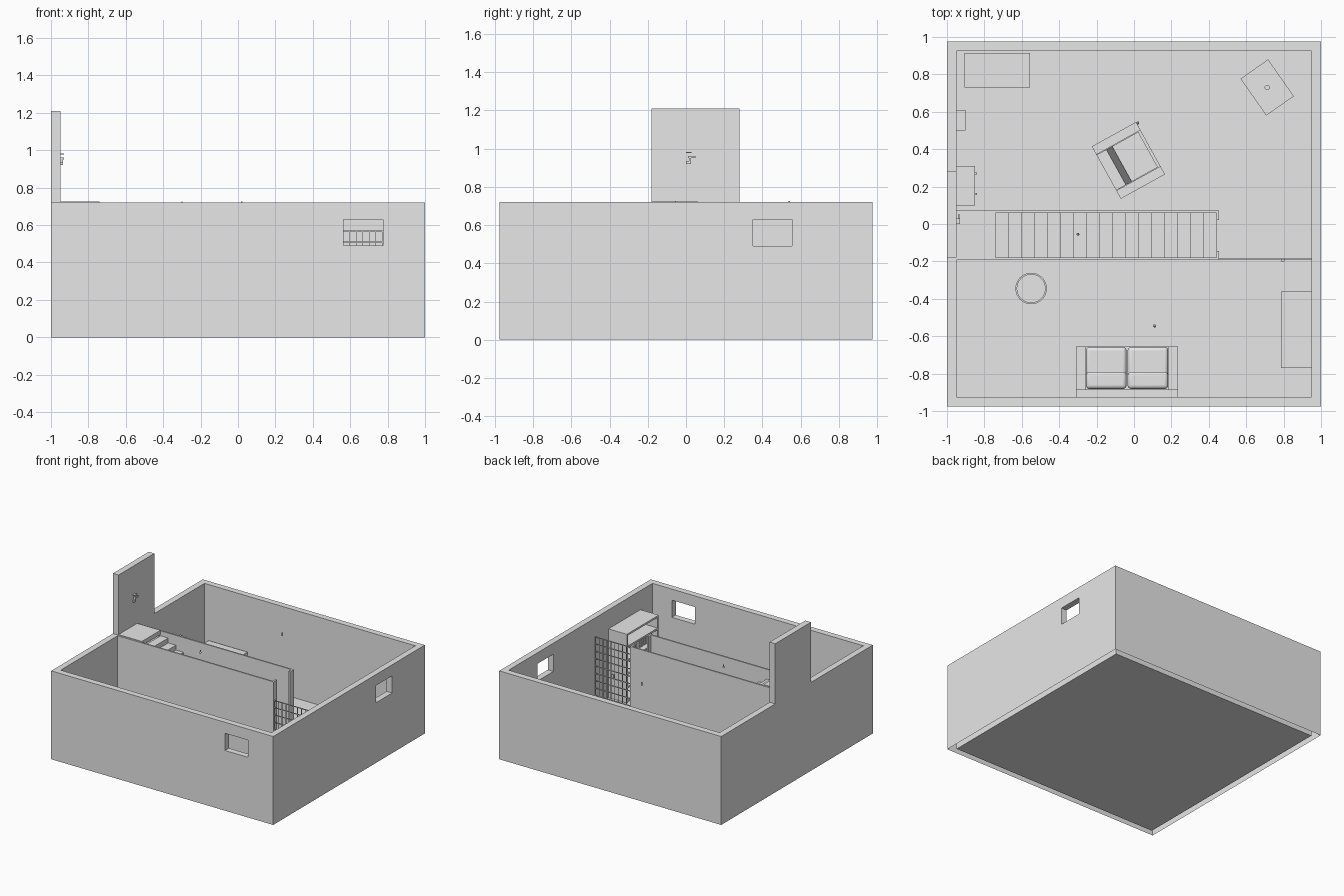
import bpy, bmesh, math
from mathutils import Matrix, Vector

cube = bpy.data.objects.get("Cube")
if cube:
    bpy.data.objects.remove(cube, do_unlink=True)

grey = bpy.data.materials.new("light_grey")
grey.use_nodes = True
grey.diffuse_color = (0.8, 0.8, 0.8, 1)
grey.node_tree.nodes["Principled BSDF"].inputs["Base Color"].default_value = (0.8, 0.8, 0.8, 1)


def finish(bm, name):
    """Turn a bmesh into a named object."""
    me = bpy.data.meshes.new(name)
    bm.to_mesh(me)
    bm.free()
    me.materials.append(grey)
    ob = bpy.data.objects.new(name, me)
    bpy.context.collection.objects.link(ob)
    return ob


def add_box(bm, x, y, z):
    """Add a box given its (low, high) range on each axis."""
    size = Vector((x[1] - x[0], y[1] - y[0], z[1] - z[0]))
    mid = Vector((sum(x), sum(y), sum(z))) / 2
    mat = Matrix.Translation(mid) @ Matrix.Diagonal((*size, 1))
    return bmesh.ops.create_cube(bm, size=1, matrix=mat)["verts"]


def boxes(name, *parts):
    bm = bmesh.new()
    for p in parts:
        add_box(bm, *p)
    return finish(bm, name)


def cylinder(name, x, y, z0, z1, r, sides=24):
    bm = bmesh.new()
    bmesh.ops.create_cone(bm, cap_ends=True, segments=sides, radius1=r, radius2=r,
                          depth=z1 - z0, matrix=Matrix.Translation((x, y, (z0 + z1) / 2)))
    return finish(bm, name)


def smooth(ob):
    bpy.ops.object.select_all(action="DESELECT")
    ob.select_set(True)
    bpy.context.view_layer.objects.active = ob
    bpy.ops.object.shade_smooth_by_angle(angle=math.radians(35))


def cut(ob, cutters):
    """Subtract the cutters and bake the result."""
    for c in cutters:
        mod = ob.modifiers.new("cut", "BOOLEAN")
        mod.operation, mod.solver, mod.object = "DIFFERENCE", "EXACT", c
    dg = bpy.context.evaluated_depsgraph_get()
    me = bpy.data.meshes.new_from_object(ob.evaluated_get(dg))
    ob.modifiers.clear()
    ob.data = me
    for c in cutters:
        bpy.data.objects.remove(c, do_unlink=True)


def place(ob, x, y, degrees):
    ob.location = (x, y, 0)
    ob.rotation_euler.z = math.radians(degrees)


TOP = 0.72
STAIR_Y = (-0.18, 0.06)

# Outer walls with two window openings, hollow underneath
walls = boxes("outer_walls", ((-1, 1), (-0.975, 0.975), (0, TOP)))
cut(walls, [
    boxes("room_cutter", ((-0.95, 0.95), (-0.925, 0.925), (-0.1, 1))),
    boxes("front_window_cutter", ((0.565, 0.775), (-1.1, -0.85), (0.49, 0.63))),
    boxes("side_window_cutter", ((0.85, 1.1), (0.35, 0.555), (0.49, 0.63)))])
bm = bmesh.new()
bm.from_mesh(walls.data)
bmesh.ops.delete(bm, geom=[f for f in bm.faces if f.calc_center_median().z < 0.001],
                 context="FACES_ONLY")
bm.to_mesh(walls.data)
bm.free()
boxes("floor", ((-0.95, 0.95), (-0.925, 0.925), (0, 0.005)))

# Door and wall piece at the top of the stairs
boxes("upper_door", ((-1, -0.95), (-0.18, 0.05), (TOP, 1.21)))
boxes("upper_wall", ((-1, -0.95), (0.05, 0.28), (TOP, 1.21)))
boxes("door_handle", ((-0.95, -0.935), (0.0, 0.025), (0.92, 0.935)),
      ((-0.95, -0.935), (0.015, 0.025), (0.935, 0.96)),
      ((-0.94, -0.93), (0.01, 0.05), (0.95, 0.96)),
      ((-0.95, -0.93), (0.0, 0.03), (0.977, 0.982)))

# Partition walls beside the stairs, with short returns at the foot
boxes("stair_wall_back", ((-0.95, 0.455), (0.06, 0.072), (0, TOP)),
      ((0.44, 0.455), (0.022, 0.06), (0, TOP)))
boxes("stair_wall_front", ((-0.95, 0.455), (-0.192, -0.18), (0, TOP)),
      ((0.44, 0.455), (-0.18, -0.145), (0, TOP)))

# Landing and steps
boxes("landing", ((-0.95, -0.74), STAIR_Y, (0.69, 0.725)))
count = 17
run, rise = 1.18 / count, TOP / (count + 1)
boxes("stairs", *[((-0.74 + i * run, -0.74 + (i + 1) * run), STAIR_Y,
                   (max(0, TOP - (i + 3) * rise), TOP - (i + 1) * rise)) for i in range(count)])

# Wire fence between the stair wall and the side wall
fence = [((0.455 + i * 0.035, 0.459 + i * 0.035), (-0.188, -0.184), (0, 0.57)) for i in range(15)]
fence += [((0.455, 0.95), (-0.189, -0.183), (z - 0.003, z + 0.003))
          for z in [0.03 + 0.06 * i for i in range(9)] + [0.567]]
fence.append(((0.785, 0.805), (-0.2, -0.189), (0.27, 0.3)))
boxes("wire_fence", *fence)

# Bookshelf against the side wall, open towards the room
SX, SY = (0.785, 0.95), (-0.77, -0.36)
boxes("bookshelf", ((0.935, 0.95), SY, (0, 0.565)),
      (SX, (-0.77, -0.755), (0, 0.565)), (SX, (-0.375, -0.36), (0, 0.565)),
      *[(SX, SY, (z, z + 0.015)) for z in (0.01, 0.12, 0.23, 0.34, 0.45, 0.55)])
boxes("books", *[((0.83, 0.93), (-0.74 + i * 0.025, -0.72 + i * 0.025), (z, z + 0.07))
                 for z in (0.245, 0.355) for i in range(8)])

# Freezer, wall panel and boiler along the far side
boxes("chest_freezer", ((-0.905, -0.555), (0.73, 0.915), (0, 0.24)),
      ((-0.905, -0.555), (0.73, 0.915), (0.245, 0.27)))
boxes("fuse_panel", ((-0.95, -0.9), (0.5, 0.61), (0.28, 0.42)))
boxes("cabinet", ((-0.95, -0.85), (0.1, 0.31), (0, 0.38)),
      *[((-0.85, -0.84), (y - 0.006, y + 0.006), (0.25, 0.27)) for y in (0.16, 0.27)],
      ((-0.896, -0.891), (0.18, 0.24), (0.38, 0.385)))

# Sofa with soft cushions
boxes("sofa_frame", ((-0.31, 0.235), (-0.92, -0.655), (0.015, 0.08)),
      ((-0.31, 0.235), (-0.925, -0.885), (0.015, 0.26)),
      ((-0.31, -0.26), (-0.9, -0.655), (0.015, 0.18)),
      ((0.185, 0.235), (-0.9, -0.655), (0.015, 0.18)))
for side, x in (("right", (-0.257, -0.04)), ("left", (-0.034, 0.183))):
    for part, y, z in (("seat", (-0.88, -0.657), (0.08, 0.135)),
                       ("back", (-0.882, -0.79), (0.13, 0.27))):
        c = boxes(f"sofa_{part}_cushion_{side}", (x, y, z))
        bev = c.modifiers.new("round", "BEVEL")
        bev.width, bev.segments = 0.02, 4
        smooth(c)

# Armchair turned towards the corner
chair = boxes("armchair", ((-0.135, 0.135), (-0.16, 0.16), (0.01, 0.07)),
              ((-0.135, 0.135), (-0.16, -0.11), (0.07, 0.18)),
              ((-0.135, 0.135), (0.11, 0.16), (0.07, 0.18)),
              ((-0.04, 0.12), (-0.108, 0.108), (0.07, 0.13)))
place(chair, -0.03, 0.34, 29)
bm = bmesh.new()
for v in add_box(bm, (-0.135, -0.075), (-0.108, 0.108), (0.07, 0.29)):
    if v.co.x > -0.1 and v.co.z < 0.1:
        v.co.x += 0.04
place(finish(bm, "armchair_back"), -0.03, 0.34, 29)

# Small turned table with a tray edge and a dial
table = boxes("corner_table", ((-0.12, 0.12), (-0.09, 0.09), (0.2, 0.22)),
              ((-0.105, 0.105), (-0.077, 0.077), (0.0, 0.2)),
              ((-0.03, 0.03), (-0.002, 0.002), (0.22, 0.228)))
place(table, 0.712, 0.73, -55)
cylinder("table_dial", 0.712, 0.73, 0.22, 0.235, 0.014, 16)

# Round open bin
bin_ob = cylinder("round_bin", -0.55, -0.345, 0, 0.22, 0.084, 32)
cut(bin_ob, [cylinder("bin_cutter", -0.55, -0.345, 0.03, 0.4, 0.075, 32)])
smooth(bin_ob)

# Hanging bulbs
for name, x, y, z in (("stair_bulb", -0.3, -0.055, 0.705), ("room_bulb", 0.02, 0.54, 0.705),
                      ("sofa_bulb", 0.11, -0.545, 0.43)):
    bm = bmesh.new()
    bmesh.ops.create_uvsphere(bm, u_segments=12, v_segments=8, radius=0.008,
                              matrix=Matrix.Translation((x, y, z)))
    add_box(bm, (x - 0.003, x + 0.003), (y - 0.003, y + 0.003), (z, z + 0.02))
    smooth(finish(bm, name))
